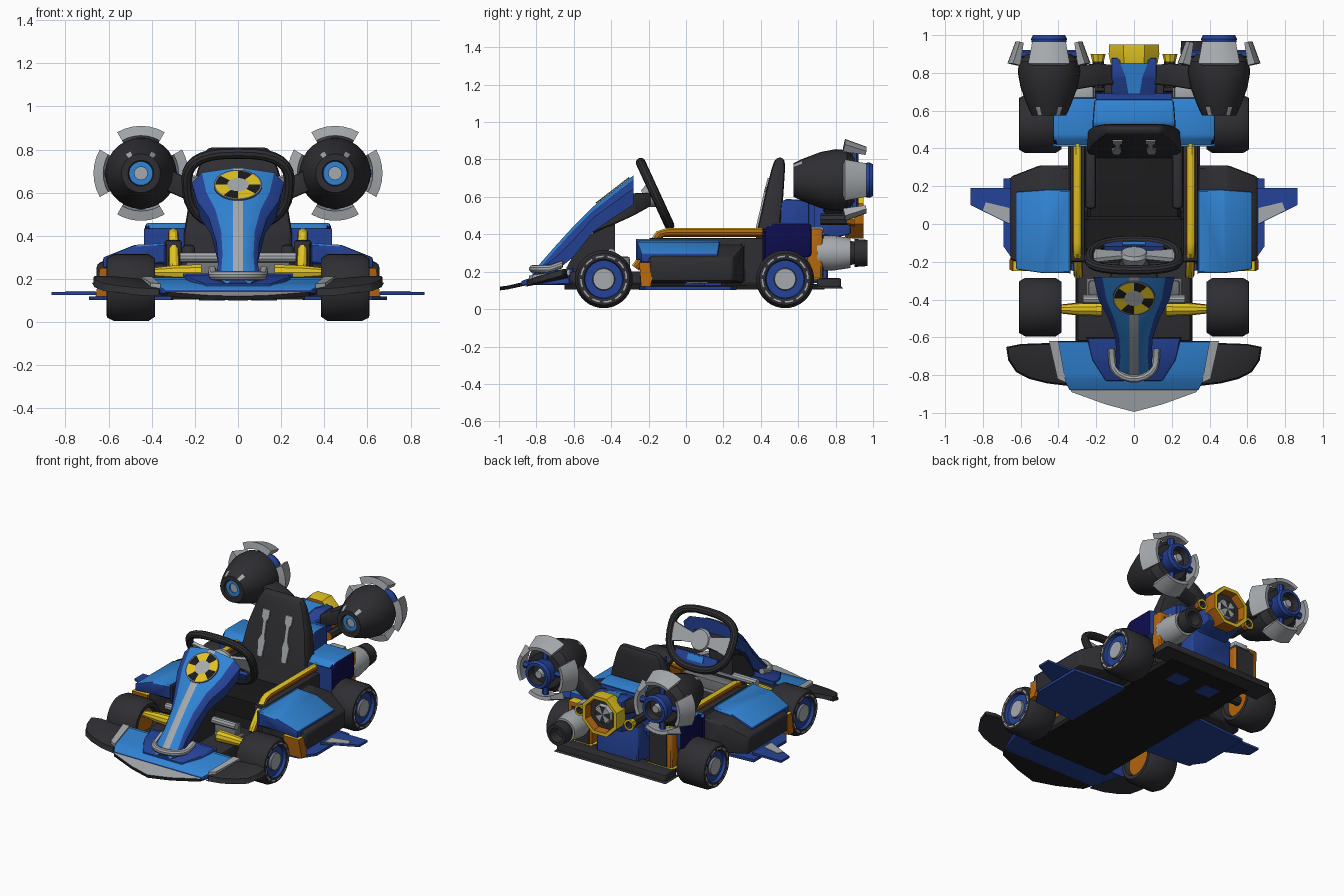
import bpy, bmesh, math
from mathutils import Vector, Matrix

if "Cube" in bpy.data.objects:
    bpy.data.objects.remove(bpy.data.objects["Cube"])


def material(name, r, g, b):
    m = bpy.data.materials.new(name)
    m.use_nodes = True
    m.diffuse_color = (r, g, b, 1)
    node = next(n for n in m.node_tree.nodes if n.type == 'BSDF_PRINCIPLED')
    node.inputs["Base Color"].default_value = (r, g, b, 1)
    node.inputs["Roughness"].default_value = 0.6
    return m


SKY = material("bright blue", .03, .23, .66)
BLUE = material("royal blue", .018, .055, .31)
NAVY = material("navy", .004, .004, .075)
DARK = material("charcoal", .028, .028, .033)
BLACK = material("black", .011, .011, .012)
PALE = material("light grey", .38, .4, .42)
STEEL = material("mid grey", .16, .17, .18)
GOLD = material("yellow", .75, .54, .015)
ORANGE = material("orange", .45, .13, .004)
PAINT, METAL = (SKY, BLUE), (GOLD, ORANGE)


def front_gold(n, c):
    """Yellow on upward and forward faces, orange elsewhere."""
    return 0 if n.z > .4 or n.y < -.4 and n.z > -.4 else 1


def make(name, verts, faces, mats, idx=None, rule=None, bevel=0, mirror=False, matrix=None):
    """Mesh object; two materials without a rule mean (upward faces, other faces)."""
    mats = mats if isinstance(mats, tuple) else (mats,)
    if rule is None and idx is None and len(mats) == 2:
        rule = lambda n, c: 0 if n.z > .5 else 1
    for s, tag in ((1, "_left"), (-1, "_right")) if mirror else ((1, ""),):
        bm = bmesh.new()
        pts = [matrix @ Vector(v) if matrix else Vector(v) for v in verts]
        vs = [bm.verts.new((p.x * s, p.y, p.z)) for p in pts]
        for i, f in enumerate(faces):
            face = bm.faces.new([vs[k] for k in f])
            face.material_index = idx[i] if idx else 0
        bmesh.ops.remove_doubles(bm, verts=bm.verts[:], dist=1e-5)
        if bevel:
            bmesh.ops.bevel(bm, geom=bm.edges[:], offset=bevel, segments=2,
                            profile=.5, affect='EDGES', clamp_overlap=True)
        bmesh.ops.recalc_face_normals(bm, faces=bm.faces[:])
        bm.normal_update()
        for f in bm.faces:
            f.smooth = True
            if rule:
                f.material_index = rule(f.normal, f.calc_center_median())
        for e in bm.edges:
            e.smooth = len(e.link_faces) == 2 and e.calc_face_angle(0) < math.radians(35)
        me = bpy.data.meshes.new(name + tag)
        bm.to_mesh(me)
        bm.free()
        for m in mats:
            me.materials.append(m)
        bpy.context.collection.objects.link(bpy.data.objects.new(name + tag, me))


def loft(name, rings, mats, closed=False, **kw):
    """Skin equal-sized rings of points, capped unless closed."""
    n, k = len(rings[0]), len(rings)
    faces = [(j * n + i, j * n + (i + 1) % n, (j + 1) % k * n + (i + 1) % n, (j + 1) % k * n + i)
             for j in range(k if closed else k - 1) for i in range(n)]
    if not closed:
        faces += [tuple(range(n)), tuple(range((k - 1) * n, k * n))]
    make(name, [p for r in rings for p in r], faces, mats, **kw)


def block(name, axis, secs, mats, **kw):
    """Rectangles (t, u0, u1, v0, v1) joined along an axis."""
    a, rings = "xyz".index(axis), []
    for t, u0, u1, v0, v1 in secs:
        corners = ((u0, v0), (u1, v0), (u1, v1), (u0, v1))
        rings.append([p[:a] + (t,) + p[a:] for p in corners])
    loft(name, rings, mats, **kw)


def box(name, x0, x1, y0, y1, z0, z1, mats, **kw):
    block(name, "z", [(z0, x0, x1, y0, y1), (z1, x0, x1, y0, y1)], mats, **kw)


def plate(name, pts, thick, mats, **kw):
    loft(name, [[(x, y, z - thick) for x, y, z in pts], pts], mats, **kw)


def lathe(name, axis, c, prof, mats, bands=None, n=32, phase=0, **kw):
    """Revolve (t, r) points; bands give material indices cycling round each band."""
    a = "xyz".index(axis)
    verts, faces, idx = [], [], []
    for t, r in prof:
        for i in range(n):
            ang = math.tau * i / n + phase
            q = [r * math.cos(ang), r * math.sin(ang)]
            q.insert(a, t)
            verts.append([q[k] + c[k] for k in range(3)])
    for j in range(len(prof) - 1):
        for i in range(n):
            faces.append((j * n + i, j * n + (i + 1) % n, (j + 1) * n + (i + 1) % n, (j + 1) * n + i))
            idx.append(bands[j][i % len(bands[j])] if bands else 0)
    make(name, verts, faces, mats, idx=idx if bands else None, **kw)


def tube(name, path, r, ref, mats, closed=False, n=10, **kw):
    path, rings = [Vector(p) for p in path], []
    for i, p in enumerate(path):
        a = path[i - 1] if closed or i else p
        b = path[(i + 1) % len(path)] if closed or i < len(path) - 1 else p
        side = Vector(ref).normalized()
        up = (b - a).cross(side).normalized()
        rings.append([p + r * (math.cos(math.tau * k / n) * side + math.sin(math.tau * k / n) * up)
                      for k in range(n)])
    loft(name, rings, mats, closed=closed, **kw)


# Wheels: tyre, dashed ring, blue rim, hub, orange inner face
tyre = [(.03, 0), (.03, .1), (0, .11), (0, .135), (.03, .155), (.19, .155), (.222, .138),
        (.225, .126), (.225, .118), (.22, .105), (.2, .1), (.2, .06), (.215, .056), (.215, 0)]
bands = [(4,), (0,), (0,), (0,), (0,), (0,), (0,), (1, 1, 0), (0,), (2,), (2,), (3,), (1,)]
for end, y in (("front", -.44), ("rear", .53)):
    lathe(end + "_wheel", "x", (.385, y, .16), tyre, (DARK, PALE, BLUE, STEEL, ORANGE),
          bands, n=36, mirror=True)
lathe("front_axle", "x", (0, -.45, .23), [(.17, 0), (.17, .04), (.3, .034), (.42, .02), (.42, 0)],
      METAL, n=10, mirror=True, rule=front_gold)
tube("rear_axle", [(-.42, .53, .16), (.42, .53, .16)], .03, (0, 0, 1), DARK)

# Floor with hatches, side plates and fins
box("floor", -.31, .31, -.65, .74, .105, .135, BLACK)
box("floor_hatch", .06, .18, .52, .63, .1, .107, BLUE, mirror=True)
plate("side_floor", [(.3, -.25, .12), (.62, -.22, .12), (.69, -.12, .12), (.69, .24, .12), (.3, .27, .12)],
      .018, BLUE, mirror=True)
plate("side_fin", [(.64, .19, .14), (.865, .19, .14), (.865, .1, .14), (.64, -.01, .14)],
      .014, BLUE, mirror=True)
plate("fin_panel", [(.66, .003, .144), (.8, .073, .144), (.785, .115, .144), (.66, .085, .144)],
      .006, PALE, mirror=True)
box("rear_bumper", -.42, .42, .7, .83, .11, .165, DARK, bevel=.01)

# Cockpit tub and side rails
box("tub_wall", .26, .34, -.2, .45, .13, .38, DARK, bevel=.01, mirror=True)
box("front_chassis", -.3, .3, -.62, -.2, .13, .2, DARK, bevel=.01)
box("footwell", -.24, .24, -.38, -.3, .2, .28, STEEL, bevel=.01)
tube("cross_bar", [(-.27, -.4, .3), (.27, -.4, .3)], .024, (0, 0, 1), PALE)
tube("side_rail", [(.3, .45, .41), (.3, -.1, .41), (.3, -.14, .4), (.295, -.27, .22)], .025,
     (1, 0, 0), METAL, mirror=True, rule=front_gold)

# Side pods
block("side_pod", "x", [(.33, -.23, .31, .14, .35), (.5, -.23, .31, .14, .34), (.655, -.19, .25, .15, .27)],
      DARK, bevel=.015, mirror=True)
block("pod_panel", "x", [(.335, -.26, .18, .27, .367), (.48, -.26, .18, .27, .358), (.625, -.24, .17, .25, .3)],
      PAINT, bevel=.008, mirror=True)
block("pod_vent", "z", [(.12, .54, .66, -.24, -.19), (.25, .52, .64, -.25, -.16)], METAL, mirror=True)

# Seat: cushion, bolsters, back with two straps
block("seat_cushion", "y", [(.02, -.25, .25, .13, .24), (.4, -.25, .25, .13, .25)], BLACK, bevel=.02)
box("seat_bolster", .2, .26, .08, .46, .2, .36, DARK, bevel=.02, mirror=True)
block("seat_back", "z", [(.2, -.25, .25, .34, .48), (.42, -.25, .25, .38, .5), (.6, -.22, .22, .42, .52),
                         (.76, -.17, .17, .46, .53), (.81, -.14, .14, .48, .525)], DARK, bevel=.02)
block("seat_strap", "z", [(.4, .075, .11, .365, .42), (.5, .065, .12, .388, .44), (.54, .075, .1, .398, .44),
                          (.63, .075, .1, .418, .46), (.65, .06, .115, .423, .46), (.7, .06, .115, .437, .47)],
      PALE, mirror=True)

# Front wing
block("wing", "y", [(-.62, -.43, .43, .13, .2), (-.81, -.38, .38, .13, .175), (-.88, -.34, .34, .13, .15)],
      PAINT, bevel=.006)
block("wing_centre", "y", [(-.6, -.25, .25, .15, .22), (-.72, -.22, .22, .15, .205), (-.83, -.15, .15, .15, .178)],
      BLUE, bevel=.006)
plate("wing_stripe", [(.4, -.62, .212), (.45, -.62, .212), (.405, -.82, .182), (.36, -.84, .178)], .03, PALE,
      mirror=True)
plate("wing_end", [(.43, -.635, .2), (.6, -.64, .218), (.67, -.655, .215), (.66, -.72, .197), (.62, -.78, .18),
                   (.55, -.815, .17), (.46, -.838, .16), (.36, -.85, .155)], .034, DARK, bevel=.006, mirror=True)
half = [(.15, -.955, .125), (.33, -.89, .14), (.36, -.84, .15)]
plate("splitter", [(0, -.995, .12)] + half + [(-x, y, z) for x, y, z in reversed(half)], .02, (PALE, BLACK))

# Nose fairing with centre stripe: y, top, half width, bottom
rings = []
for y, zt, w, zb in ((-.28, .715, .215, .56), (-.4, .623, .188, .48), (-.5, .545, .135, .41), (-.6, .445, .1, .28),
                     (-.7, .335, .092, .2), (-.77, .255, .1, .17), (-.82, .2, .06, .16)):
    right = [(w * .93, zb), (w, zt - (zt - zb) * .45), (w * .78, zt - .022), (.024, zt)]
    rings.append([(x, y, z) for x, z in right] + [(-x, y, z) for x, z in reversed(right)])
loft("nose", rings, (SKY, BLUE, PALE),
     rule=lambda n, c: 1 if n.z < .3 or abs(n.x) > .42 else 2 if abs(c.x) < .01 else 0)
arc = [math.radians(a) for a in range(180, 361, 20)]
tube("nose_trim", [(-.12, -.66, .24)] + [(.115 * math.cos(a), -.73 + .09 * math.sin(a), .215) for a in arc]
     + [(.12, -.66, .24)], .021, (0, 0, 1), PALE)
block("nose_support", "y", [(-.64, -.08, .08, .15, .22), (-.55, -.09, .09, .15, .38), (-.38, -.09, .09, .15, .46)],
      DARK)
block("column_cover", "y", [(-.5, -.08, .08, .4, .46), (-.28, -.13, .13, .5, .62), (-.19, -.07, .07, .55, .62)],
      DARK, bevel=.01)
lathe("nose_roundel", "z", (0, 0, 0), [(0, .112), (.007, .112), (.007, .104), (.007, .05), (.007, 0)],
      (GOLD, BLACK, PALE, STEEL), [(3,), (3,), (0, 0, 0, 0, 0, 1, 1, 1, 1), (2,)], n=36,
      matrix=Matrix.Translation((0, -.39, .632)) @ Matrix.Rotation(math.radians(37.7), 4, 'X'))

# Steering wheel
tilt = Matrix.Translation((0, -.165, .615)) @ Matrix.Rotation(math.radians(-65.3), 4, 'X')
rim = []
for i in range(32):
    c, s = math.cos(math.tau * i / 32), math.sin(math.tau * i / 32)
    rim.append((math.copysign(abs(c) ** .75, c) * (.235 - .03 * s), math.copysign(abs(s) ** .75, s) * .185, 0))
tube("steering_rim", rim, .026, (0, 0, 1), DARK, closed=True, matrix=tilt)
lathe("steering_hub", "z", (0, 0, 0), [(-.06, 0), (-.06, .05), (0, .075), (.02, .065), (.02, 0)],
      PALE, n=20, matrix=tilt)
block("steering_spoke", "x", [(.05, -.03, .03, -.01, .012), (.14, -.05, .04, -.01, .012),
                              (.22, -.07, .06, -.01, .012)], PALE, mirror=True, matrix=tilt)
box("steering_dash", -.16, .16, .09, .165, -.015, .01, BLUE, matrix=tilt)
box("steering_display", -.06, .06, .1, .14, .008, .015, SKY, matrix=tilt)

# Rear bodywork
block("rear_fender", "y", [(.41, .18, .42, .26, .42), (.46, .18, .43, .26, .46), (.67, .18, .43, .28, .46)],
      (SKY, NAVY, BLUE), bevel=.015, mirror=True,
      rule=lambda n, c: 0 if n.z > .5 else 1 if abs(n.x) > .5 else 2)
block("engine_cover", "y", [(.44, -.22, .22, .3, .5), (.53, -.22, .22, .3, .59), (.66, -.21, .21, .3, .58)],
      PAINT, bevel=.015)
box("engine_cover_edge", -.2, .2, .65, .69, .35, .57, BLUE)
block("tail", "y", [(.66, -.12, .12, .34, .56), (.78, -.12, .12, .38, .61), (.88, -.12, .12, .4, .61)], BLUE,
      bevel=.01)
plate("tail_panel", [(-.03, .69, .578), (.03, .69, .578), (.045, .78, .616), (.08, .87, .616),
                     (-.08, .87, .616), (-.045, .78, .616)], .009, SKY)
box("rear_panel", .22, .4, .65, .73, .16, .43, METAL, bevel=.01, mirror=True)
box("rear_panel_inset", .23, .365, .726, .735, .17, .4, DARK, mirror=True)
box("rear_panel_cap", .215, .32, .65, .735, .4, .44, PALE, bevel=.008, mirror=True)
box("gearbox", -.16, .16, .62, .76, .14, .4, (DARK, BLUE), bevel=.01)
lathe("tail_exhaust", "y", (0, 0, .51), [(.85, 0), (.85, .135), (.9, .145), (.95, .142), (.95, .118), (.9, .11),
      (.9, .07), (.92, .06), (.92, 0)], (GOLD, ORANGE, DARK, PALE),
      [(1,), (0, 0, 0, 0, 1, 1, 1, 1), (0, 0, 0, 0, 1, 1, 1, 1), (0,), (1,), (2,), (3,), (3, 2)],
      n=8, phase=math.pi / 8)
lathe("small_exhaust", "y", (.19, 0, .48), [(.72, 0), (.72, .03), (.86, .03), (.9, .04), (.9, .025), (.86, .02),
      (.86, 0)], (GOLD, ORANGE, DARK), [(1,), (2,), (0, 0, 0, 0, 1, 1, 1, 1), (0,), (2,), (2,)], n=8, mirror=True)

# Single side exhaust on the left
lathe("side_exhaust", "y", (.32, 0, .3), [(.7, 0), (.7, .09), (.78, .095), (.88, .08), (.88, .065), (.9, .06),
      (.9, .075), (.97, .07), (.97, .05), (.9, .045), (.9, 0)], (PALE, DARK),
      [(0,), (0,), (0,), (0,)] + [(1,)] * 6, n=16)

# Twin jet pods with four petals each
flash = tuple(2 if i in (4, 9) else 0 for i in range(28))
lathe("jet_body", "y", (.45, 0, .69), [(.6, 0), (.6, .03), (.59, .03), (.59, .055), (.575, .06), (.575, .09),
      (.62, .112), (.72, .15), (.8, .165), (.86, .16), (.9, .12), (.9, .08), (.98, .095), (1, .085), (1, .065),
      (.95, .06), (.95, .03), (.98, .025), (.98, 0)], (DARK, SKY, PALE, BLUE),
      [(2,), (1,), (1,), (0,), (0,), flash] + [(0,)] * 5 + [(3,), (3,), (3,), (0,), (0,), (2,), (2,)],
      n=28, mirror=True)
for k, place in enumerate(("outer", "top", "inner", "bottom")):
    rings = []
    for a in range(-30, 31, 10):
        t = math.radians(a + 90 * k)
        rings.append([(.45 + r * math.cos(t), y, .69 + r * math.sin(t))
                      for y, r in ((.84, .175), (.85, .22), (.965, .178), (.96, .155))])
    loft("jet_petal_" + place, rings, PALE, mirror=True)
    d = Vector((math.cos(math.pi / 2 * k), 0, math.sin(math.pi / 2 * k)))
    c = Vector((.45, .9, .69))
    tube("jet_petal_arm_" + place, [c + d * .07, c + d * .19], .022, (0, 1, 0), BLUE, n=6, mirror=True)
block("jet_strut", "x", [(.08, .74, .84, .49, .58), (.2, .73, .85, .55, .65), (.38, .7, .83, .63, .74)],
      DARK, bevel=.01, mirror=True)
